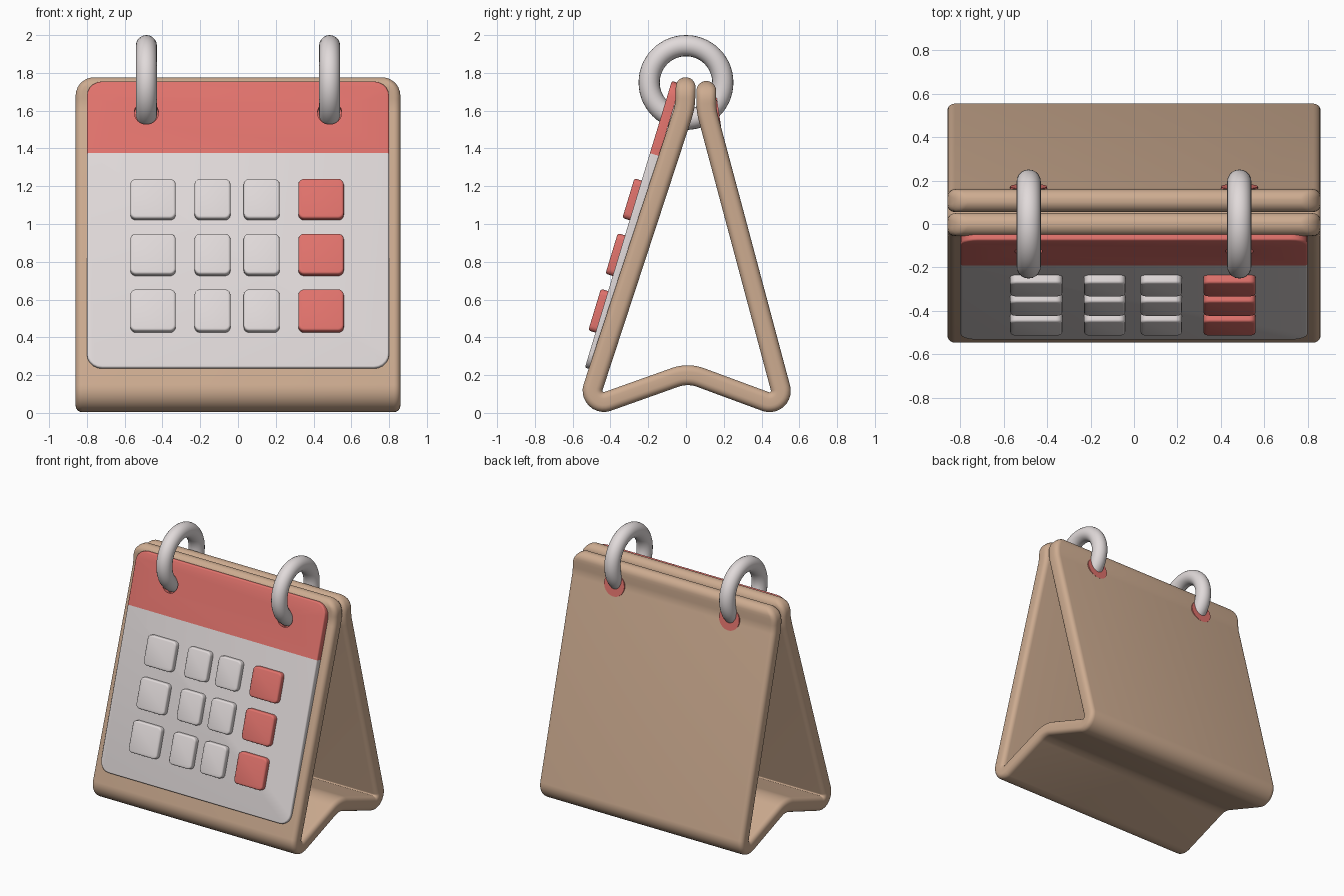
import bpy, bmesh, math
from mathutils import Vector, Matrix

if "Cube" in bpy.data.objects:
    bpy.data.objects.remove(bpy.data.objects["Cube"])


def material(name, rgb):
    m = bpy.data.materials.new(name)
    m.diffuse_color = (*rgb, 1)
    m.use_nodes = True
    m.node_tree.nodes["Principled BSDF"].inputs["Base Color"].default_value = m.diffuse_color
    return m


TAN = material("tan card", (0.61, 0.41, 0.28))
RED = material("coral red", (0.75, 0.17, 0.15))
WHITE = material("soft white", (0.75, 0.70, 0.70))


def finish(name, bm, mats, matrix=None):
    bmesh.ops.recalc_face_normals(bm, faces=bm.faces)
    me = bpy.data.meshes.new(name)
    bm.to_mesh(me)
    bm.free()
    ob = bpy.data.objects.new(name, me)
    bpy.context.collection.objects.link(ob)
    for m in mats:
        me.materials.append(m)
    if matrix:
        ob.matrix_world = matrix
    return ob


def smooth(ob):
    bpy.ops.object.select_all(action='DESELECT')
    ob.select_set(True)
    bpy.context.view_layer.objects.active = ob
    bpy.ops.object.shade_smooth_by_angle(angle=math.radians(35))


def rounded_rect(x0, x1, y0, y1, r, seg=5):
    pts = []
    corners = ((x1 - r, y1 - r), (x0 + r, y1 - r), (x0 + r, y0 + r), (x1 - r, y0 + r))
    for k, (cx, cy) in enumerate(corners):
        for i in range(seg + 1):
            a = math.pi / 2 * (k + i / seg)
            pts.append((cx + r * math.cos(a), cy + r * math.sin(a)))
    return pts


# Folded card stand: a rounded strip swept along a side profile
def fillet_path(pts, radii, seg=10):
    out = [Vector(pts[0])]
    for i in range(1, len(pts) - 1):
        p = Vector(pts[i])
        a = (Vector(pts[i - 1]) - p).normalized()
        b = (Vector(pts[i + 1]) - p).normalized()
        half = a.angle(b) / 2
        r = radii[i - 1]
        c = p + (a + b).normalized() * r / math.sin(half)
        s = p + a * r / math.tan(half) - c
        turn = s.x * a.y - s.y * a.x
        sweep = (math.pi - 2 * half) * (-1 if turn > 0 else 1)
        for k in range(seg + 1):
            out.append(c + Matrix.Rotation(sweep * k / seg, 2) @ s)
    out.append(Vector(pts[-1]))
    return out


T, W, R = 0.0525, 0.86, 0.10
path = fillet_path([(0, 1.777), (-0.005, 1.62), (-0.53, 0.02), (0.01, 0.212),
                    (0.53, 0.02), (0.108, 1.6), (0.107, 1.757)],
                   [0.3, 0.06, 0.2, 0.06, 0.3])
tips = [0.001, 0.005, 0.012, 0.022, 0.036, 0.0525, 0.075, 0.1]
d0 = (path[1] - path[0]).normalized()
d1 = (path[-2] - path[-1]).normalized()
stations = [(path[0] + d0 * e, e) for e in tips]
stations += [(p, R) for p in path[1:-1]]
stations += [(path[-1] + d1 * e, e) for e in reversed(tips)]
bm = bmesh.new()
rings = []
for i, (p, e) in enumerate(stations):
    prev = stations[max(i - 1, 0)][0]
    nxt = stations[min(i + 1, len(stations) - 1)][0]
    t = Vector((0, 0))
    for v in (p - prev, nxt - p):
        if v.length > 1e-6:
            t += v.normalized()
    t.normalize()
    n = Vector((-t.y, t.x))
    w = W - R + math.sqrt(max(0, R * R - (R - e) ** 2))
    h = T * math.sqrt(1 - max(0, 1 - e / T) ** 2)
    ring = rounded_rect(-w, w, -h, h, min(0.035, h * 0.9))
    rings.append([bm.verts.new((x, p.x + n.x * o, p.y + n.y * o)) for x, o in ring])
for a, b in zip(rings, rings[1:]):
    for k in range(len(a)):
        j = (k + 1) % len(a)
        bm.faces.new((a[k], a[j], b[j], b[k]))
bm.faces.new(rings[0])
bm.faces.new(rings[-1])
smooth(finish("folded_stand", bm, [TAN]))

# Tilted frame of the calendar page: x across, y up the slope, z outwards
low, high = Vector((0, -0.535, 0.24)), Vector((0, -0.075, 1.757))
up = (high - low).normalized()
out = Vector((1, 0, 0)).cross(up)
FRAME = Matrix.Translation(low) @ Matrix((Vector((1, 0, 0)), up, out)).transposed().to_4x4()


def plate(name, x0, x1, v0, v1, n0, n1, r, bevel, mats, split=None):
    bm = bmesh.new()
    f = bm.faces.new([bm.verts.new((x, y, n0)) for x, y in rounded_rect(x0, x1, v0, v1, r)])
    g = bmesh.ops.extrude_face_region(bm, geom=[f])["geom"]
    top = [v for v in g if isinstance(v, bmesh.types.BMVert)]
    bmesh.ops.translate(bm, verts=top, vec=(0, 0, n1 - n0))
    if not any(len(e.link_faces) == 2 and f in e.link_faces for e in f.edges):
        bm.faces.new(list(f.verts)) if not f.is_valid else None
    rim = [e for e in bm.edges if all(v in top for v in e.verts)]
    bmesh.ops.bevel(bm, geom=rim, offset=bevel, segments=3, profile=0.5, affect='EDGES')
    bmesh.ops.holes_fill(bm, edges=[e for e in bm.edges if e.is_boundary], sides=0)
    if split:
        bmesh.ops.bisect_plane(bm, geom=bm.verts[:] + bm.edges[:] + bm.faces[:],
                               plane_co=(0, split, 0), plane_no=(0, 1, 0))
        for f in bm.faces:
            f.material_index = 0 if f.calc_center_median().y > split else 1
    return finish(name, bm, mats, FRAME)


# Page with red header band
page = plate("calendar_page", -0.80, 0.80, 0, (high - low).length, -0.05, 0, 0.08, 0.01,
             [RED, WHITE], split=1.186)

# Shallow holes where the rings enter the page
RING_X = 0.485
for s in (-1, 1):
    bpy.ops.mesh.primitive_cylinder_add(vertices=32, radius=0.064, depth=0.06)
    cutter = bpy.context.object
    cutter.name = "hole_cutter"
    cutter.data.materials.append(RED)
    cutter.hide_render = True
    cutter.matrix_world = FRAME @ Matrix.Translation((s * RING_X, 1.41, 0))
    bpy.context.view_layer.update()
    mod = page.modifiers.new("hole", 'BOOLEAN')
    mod.operation = 'DIFFERENCE'
    mod.object = cutter
    mod.solver = 'EXACT'
    bpy.context.view_layer.objects.active = page
    bpy.ops.object.modifier_apply(modifier=mod.name)
    bpy.data.objects.remove(cutter)
smooth(page)

# Day tiles, last column red
columns = [(-0.57, -0.33), (-0.23, -0.04), (0.03, 0.22), (0.32, 0.56)]
rows = [(1.03, 1.24), (0.735, 0.95), (0.435, 0.655)]
for i, (z0, z1) in enumerate(rows):
    for j, (x0, x1) in enumerate(columns):
        v0, v1 = ((z - 0.01 - low.z) / up.z for z in (z0, z1))
        smooth(plate(f"day_tile_{i + 1}_{j + 1}", x0, x1, v0, v1, -0.01, 0.04, 0.03, 0.012,
                     [RED if j == 3 else WHITE]))

# Binder rings and the red patches around them on the back
for side, s in (("left", -1), ("right", 1)):
    bpy.ops.mesh.primitive_torus_add(major_radius=0.195, minor_radius=0.056,
                                     major_segments=56, minor_segments=20,
                                     location=(s * RING_X, 0, 1.749),
                                     rotation=(0, math.pi / 2, 0))
    ring = bpy.context.object
    ring.name = f"binder_ring_{side}"
    ring.data.materials.append(WHITE)
    smooth(ring)
    bpy.ops.mesh.primitive_cylinder_add(vertices=40, radius=1, depth=1,
                                        location=(s * RING_X, 0.163, 1.6),
                                        rotation=(math.radians(-81.6), 0, 0))
    patch = bpy.context.object
    patch.name = f"back_hole_patch_{side}"
    patch.scale = (0.085, 0.085, 0.02)
    patch.data.materials.append(RED)
    smooth(patch)
